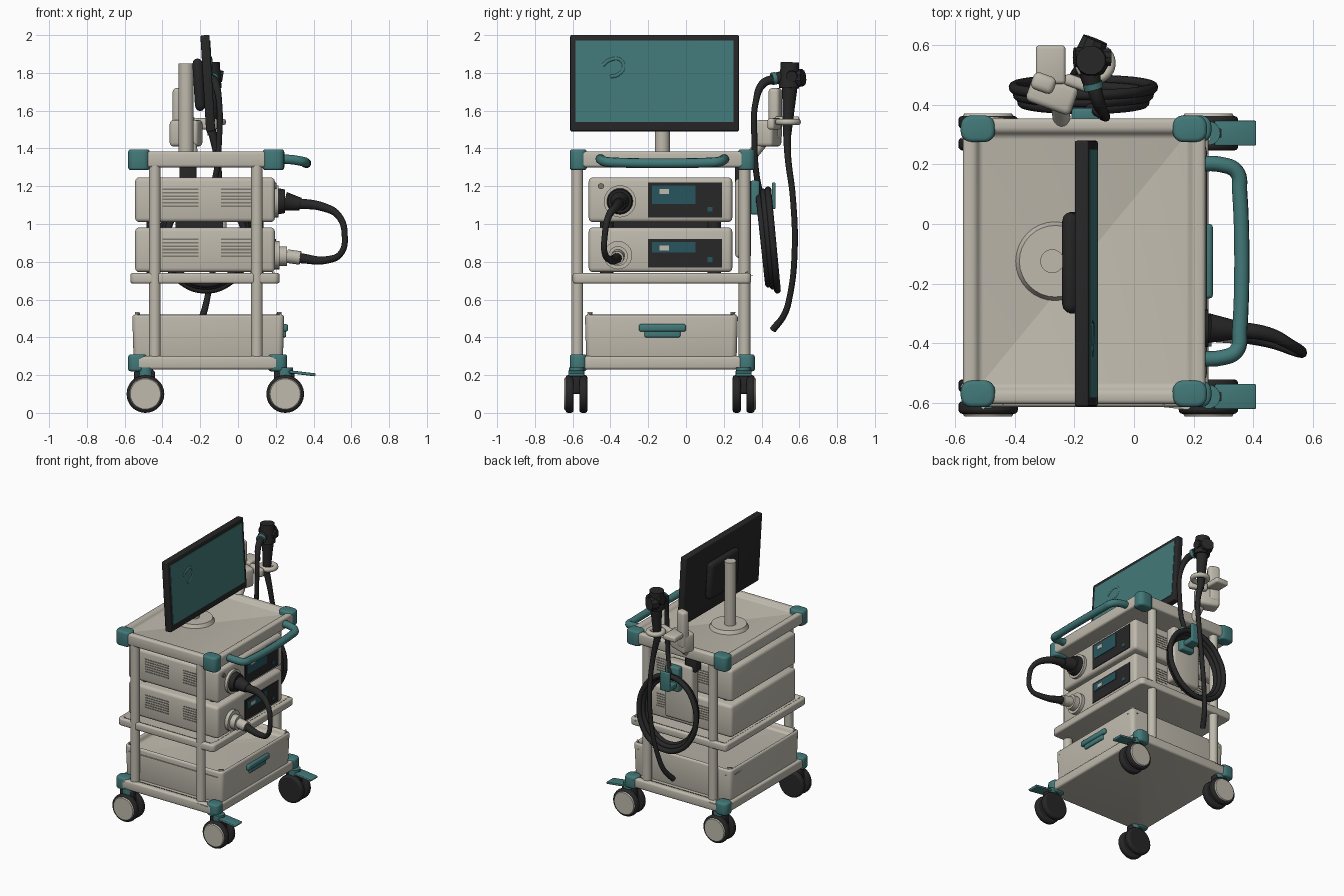
import bpy, bmesh, math
from mathutils import Matrix, Vector

cube = bpy.data.objects.get("Cube")
if cube:
    bpy.data.objects.remove(cube, do_unlink=True)


def material(name, rgb):
    m = bpy.data.materials.new(name)
    m.use_nodes = True
    m.diffuse_color = (*rgb, 1)
    m.node_tree.nodes["Principled BSDF"].inputs["Base Color"].default_value = (*rgb, 1)
    return m


BEIGE = material("warm_grey", (0.52, 0.49, 0.42))
TEAL = material("teal", (0.055, 0.19, 0.19))
DARK = material("charcoal", (0.02, 0.02, 0.021))
BLUE = material("display_teal", (0.02, 0.09, 0.11))
VENT = material("vent_grey", (0.2, 0.19, 0.16))


def finish(name, bm, mat, smooth=True):
    bmesh.ops.recalc_face_normals(bm, faces=bm.faces)
    me = bpy.data.meshes.new(name)
    bm.to_mesh(me)
    bm.free()
    me.materials.append(mat)
    ob = bpy.data.objects.new(name, me)
    bpy.context.collection.objects.link(ob)
    if smooth:
        bpy.ops.object.select_all(action='DESELECT')
        ob.select_set(True)
        bpy.context.view_layer.objects.active = ob
        bpy.ops.object.shade_smooth_by_angle(angle=math.radians(35))
    return ob


def box(name, x, y, z, mat, bevel=0.0, recess=None, taper=1.0, corner=0.0):
    """Box between ranges; optional rounded corners, bevel, recessed top and tapered foot."""
    bm = bmesh.new()
    bmesh.ops.create_cube(bm, size=1)
    size = [r[1] - r[0] for r in (x, y, z)]
    mid = Vector([(r[0] + r[1]) / 2 for r in (x, y, z)])
    for v in bm.verts:
        f = taper if v.co.z < 0 else 1
        v.co = mid + Vector((v.co.x * size[0] * f, v.co.y * size[1] * f, v.co.z * size[2]))
    if corner:
        up = [e for e in bm.edges if abs(e.verts[0].co.z - e.verts[1].co.z) > size[2] / 2]
        bmesh.ops.bevel(bm, geom=up, offset=corner, segments=4, affect='EDGES', profile=0.5)
    if recess:
        bm.normal_update()
        top = [f for f in bm.faces if f.normal.z > 0.9]
        bmesh.ops.inset_region(bm, faces=top, thickness=recess[0])
        bmesh.ops.inset_region(bm, faces=top, thickness=0.012, depth=-recess[1])
    if bevel:
        bm.normal_update()
        sharp = [e for e in bm.edges if e.calc_face_angle(0) > 0.7]
        bmesh.ops.bevel(bm, geom=sharp, offset=bevel, segments=3, affect='EDGES', profile=0.5)
    return finish(name, bm, mat)


def rod(name, a, b, r1, mat, r2=None, sides=24):
    """Cylinder or cone from a to b."""
    a, b = Vector(a), Vector(b)
    d = b - a
    m = Matrix.Translation((a + b) / 2) @ d.to_track_quat('Z', 'Y').to_matrix().to_4x4()
    bm = bmesh.new()
    bmesh.ops.create_cone(bm, cap_ends=True, segments=sides, radius1=r1,
                          radius2=r1 if r2 is None else r2, depth=d.length, matrix=m)
    return finish(name, bm, mat)


def tube(name, pts, r, mat, closed=False, radii=None):
    """Smooth round tube through points."""
    cu = bpy.data.curves.new(name, 'CURVE')
    cu.dimensions = '3D'
    cu.bevel_depth = r
    cu.bevel_resolution = 3
    cu.resolution_u = 8
    cu.use_fill_caps = True
    sp = cu.splines.new('BEZIER')
    sp.bezier_points.add(len(pts) - 1)
    for i, (p, co) in enumerate(zip(sp.bezier_points, pts)):
        p.co = co
        p.handle_left_type = p.handle_right_type = 'AUTO'
        p.radius = radii[i] if radii else 1
    sp.use_cyclic_u = closed
    cu.materials.append(mat)
    ob = bpy.data.objects.new(name, cu)
    bpy.context.collection.objects.link(ob)
    return ob


# Shelves
box("top_tray", (-.575, .24), (-.605, .355), (1.30, 1.385), BEIGE, .014, (.045, .025), corner=.06)
box("middle_shelf", (-.57, .22), (-.6, .345), (.685, .74), BEIGE, .012, (.03, .012), corner=.03)
box("base_tray", (-.575, .25), (-.615, .355), (.23, .30), BEIGE, .014, (.04, .012), corner=.05)

# Corner guards, posts and casters at each corner
for sx, fx in ((-1, "rear"), (1, "front")):
    for sy, fy in ((-1, "right"), (1, "left")):
        tag = fx + "_" + fy
        ox, oy = (.245 if sx > 0 else -.582), (.365 if sy > 0 else -.615)
        xr = sorted((ox, ox - sx * .115))
        yr = sorted((oy, oy - sy * .09))
        box("top_guard_" + tag, xr, yr, (1.285, 1.395), TEAL, .014, corner=.035)
        ox += .015 * (sx > 0)
        xr = sorted((ox, ox - sx * .10))
        box("base_guard_" + tag, xr, yr, (.22, .31), TEAL, .014, corner=.035)
        px, py = (.10 if sx > 0 else -.44), (.31 if sy > 0 else -.575)
        rod("post_" + tag, (px, py, .27), (px, py, 1.31), .031, BEIGE)

        wx, wy = (.25 if sx > 0 else -.49), (.305 if sy > 0 else -.58)
        box("caster_body_" + tag, (wx - .06, wx + .05), (wy - .025, wy + .025), (.10, .225), DARK, .012)
        rod("caster_stem_" + tag, (wx, wy, .19), (wx, wy, .24), .04, TEAL)
        for s in (-1, 1):
            w = rod("wheel_" + tag, (wx, wy + s * .015, .1), (wx, wy + s * .058, .1), .1, DARK, sides=28)
            mod = w.modifiers.new("round", 'BEVEL')
            mod.width, mod.segments = .014, 3
        rod("wheel_cap_" + tag, (wx, wy + sy * .05, .1), (wx, wy + sy * .066, .1), .09, BEIGE, .08, 28)
        if sx > 0:
            p = box("brake_pedal_" + tag, (.27, .41), (wy - .042, wy + .042), (.2, .216), TEAL, .005)
            p.data.transform(Matrix.Translation((.27, 0, .21)) @ Matrix.Rotation(.12, 4, 'Y')
                             @ Matrix.Translation((-.27, 0, -.2)))

# Drawer
box("drawer", (-.56, .245), (-.535, .275), (.26, .52), BEIGE, .015, (.025, .04), .98, .03)
box("drawer_handle", (.235, .265), (-.25, 0), (.43, .47), TEAL, .012)
box("drawer_handle_lip", (.235, .255), (-.22, -.03), (.40, .44), TEAL, .008)

# Stacked units with panels and vents
for name, z0, p0, p1 in (("upper", 1.01, 1.035, 1.22), ("lower", .745, .77, .92)):
    box(name + "_unit", (-.545, .195), (-.515, .245), (z0, z0 + .237), BEIGE, .022)
    box(name + "_panel", (.19, .2), (-.2, .19), (p0, p1), DARK)
    box(name + "_display", (.198, .204), (-.18, .05), (p1 - .115 if name == "upper" else p1 - .07, p1 - .015), BLUE)
    box(name + "_icon", (.203, .206), (-.14, -.09), (p1 - .06, p1 - .035), BEIGE)
    box(name + "_button", (.199, .203), (.115, .14), (p0 + .03, p0 + .055), BLUE)
    for fx in (-.45, .1):
        for fy in (-.42, .15):
            rod(name + "_foot", (fx, fy, z0 - .04), (fx, fy, z0 + .01), .035, DARK)
    for side in (-.515, .245):
        for x0, x1 in ((-.40, -.21), (-.09, .07)):
            for k in range(6):
                z = z0 + .08 + k * .018
                box(name + "_vent", (x0, x1), (side - .002, side + .002), (z, z + .008), VENT)
box("unit_spacer", (-.33, -.08), (-.4, .13), (.97, 1.02), DARK)

# Plugs and linking cable
rod("upper_socket", (.19, -.35, 1.12), (.215, -.35, 1.12), .085, BEIGE)
rod("upper_plug_collar", (.21, -.35, 1.12), (.25, -.35, 1.12), .07, DARK, .062)
rod("upper_plug", (.25, -.35, 1.12), (.33, -.355, 1.105), .05, DARK, .034)
rod("lower_socket", (.19, -.36, .835), (.22, -.36, .835), .075, BEIGE)
rod("lower_plug_collar", (.22, -.36, .83), (.26, -.36, .83), .052, BEIGE)
rod("lower_plug", (.26, -.36, .83), (.33, -.365, .82), .036, BEIGE)
tube("link_cable", [(.3, -.353, 1.11), (.45, -.37, 1.09), (.535, -.41, 1.04), (.565, -.43, .94),
                    (.545, -.43, .845), (.47, -.40, .81), (.32, -.365, .82)], .02, DARK,
     radii=[1.5, 1.2, .9, .8, .8, 1.0, 1.4])
rod("unit_knob", (.19, -.45, 1.2), (.203, -.45, 1.2), .016, VENT)

# Push handle
tube("push_handle", [(.2, -.45, 1.345), (.29, -.45, 1.34), (.345, -.425, 1.33), (.355, -.36, 1.325),
                     (.355, .11, 1.325), (.345, .175, 1.33), (.29, .2, 1.34), (.2, .2, 1.345)], .026, TEAL)

# Monitor, tilted slightly back
rod("stand_base", (-.265, -.125, 1.355), (-.265, -.125, 1.385), .135, BEIGE, .12, 32)
rod("stand_column", (-.275, -.125, 1.37), (-.275, -.125, 1.85), .04, BEIGE)
tilt = (Matrix.Translation((-.16, 0, 1.745)) @ Matrix.Rotation(-.06, 4, 'Y')
        @ Matrix.Translation((.16, 0, -1.745)))
screen_parts = [
    box("monitor_case", (-.184, -.136), (-.613, .28), (1.49, 2.0), DARK, .008),
    box("monitor_screen", (-.14, -.133), (-.585, .252), (1.537, 1.97), TEAL),
    box("monitor_back", (-.235, -.18), (-.30, .04), (1.60, 1.88), DARK, .03),
]
for ob in screen_parts:
    ob.data.transform(tilt)
mark = tube("screen_mark", [(-.146, -.44, 1.84), (-.147, -.41, 1.865), (-.148, -.35, 1.87), (-.147, -.33, 1.83),
                            (-.143, -.36, 1.79), (-.142, -.4, 1.78)], .012, TEAL)

# Scope holder
holder = [
    box("holder_block", (-.35, -.19), (.385, .485), (1.41, 1.55), BEIGE, .02),
    box("holder_upright", (-.35, -.27), (.43, .49), (1.45, 1.72), BEIGE, .02),
    box("holder_arm", (-.25, -.12), (.48, .52), (1.50, 1.56), BEIGE, .015),
]
turn = Matrix.Translation((-.27, .45, 0)) @ Matrix.Rotation(-.35, 4, 'Z') @ Matrix.Translation((.27, -.45, 0))
for ob in holder:
    ob.data.transform(turn)
box("holder_plate", (-.33, -.23), (.47, .6), (1.53, 1.57), BEIGE, .012)
tube("holder_ring", [(-.13 + .05 * math.cos(a), .54 + .05 * math.sin(a), 1.54)
                     for a in [i * math.pi / 4 for i in range(8)]], .018, BEIGE, True)
rod("holder_bracket", (-.24, .33, 1.34), (-.25, .41, 1.44), .03, BEIGE)

# Scope: head, controls, grip and insertion tube
rod("scope_grip", (-.14, .535, 1.47), (-.14, .55, 1.74), .022, DARK, .042)
rod("scope_head", (-.14, .545, 1.72), (-.145, .55, 1.855), .055, DARK, .05, 12)
rod("scope_dial", (-.15, .57, 1.77), (-.13, .62, 1.775), .05, DARK, .045, 10)
rod("scope_side_knob", (-.2, .56, 1.8), (-.08, .56, 1.78), .035, DARK, .03, 10)
rod("scope_port", (-.15, .51, 1.775), (-.14, .47, 1.77), .036, DARK, .03)
rod("scope_port_ring", (-.14, .475, 1.772), (-.135, .455, 1.768), .033, TEAL)
tube("insertion_tube", [(-.14, .535, 1.5), (-.11, .54, 1.35), (-.10, .565, 1.15), (-.12, .575, .85),
                        (-.16, .55, .62), (-.185, .52, .52), (-.22, .46, .44)], .016, DARK,
     radii=[1.4, 1.1, 1, 1, 1, 1.1, 1.2])
tube("umbilical", [(-.14, .48, 1.77), (-.12, .41, 1.745), (-.1, .37, 1.65), (-.1, .362, 1.45),
                   (-.12, .375, 1.25), (-.16, .40, 1.14)], .016, DARK, radii=[1.6, 1.4, 1, 1, 1, 1])

# Coiled cable on its hook
for k in range(3):
    r = .205 + .014 * k
    tube("cable_coil", [(-.17 + r * math.cos(a), .435 - .025 * math.sin(a) + (k - 1) * .024,
                         .915 + r * 1.14 * math.sin(a) + .005 * (k % 2))
                        for a in [i * math.pi / 6 for i in range(12)]], .018, DARK, True)
box("hook_mount", (-.21, -.1), (.34, .39), (1.05, 1.23), TEAL, .012)
box("hook_arm", (-.195, -.115), (.37, .47), (1.08, 1.12), TEAL, .01)
box("hook_tip", (-.195, -.115), (.455, .475), (1.08, 1.22), TEAL, .007)
box("side_panel", (-.29, -.06), (.26, .345), (.82, 1.24), BEIGE, .02)
box("panel_hanger", (-.31, -.22), (.26, .33), (1.2, 1.32), DARK, .01)
